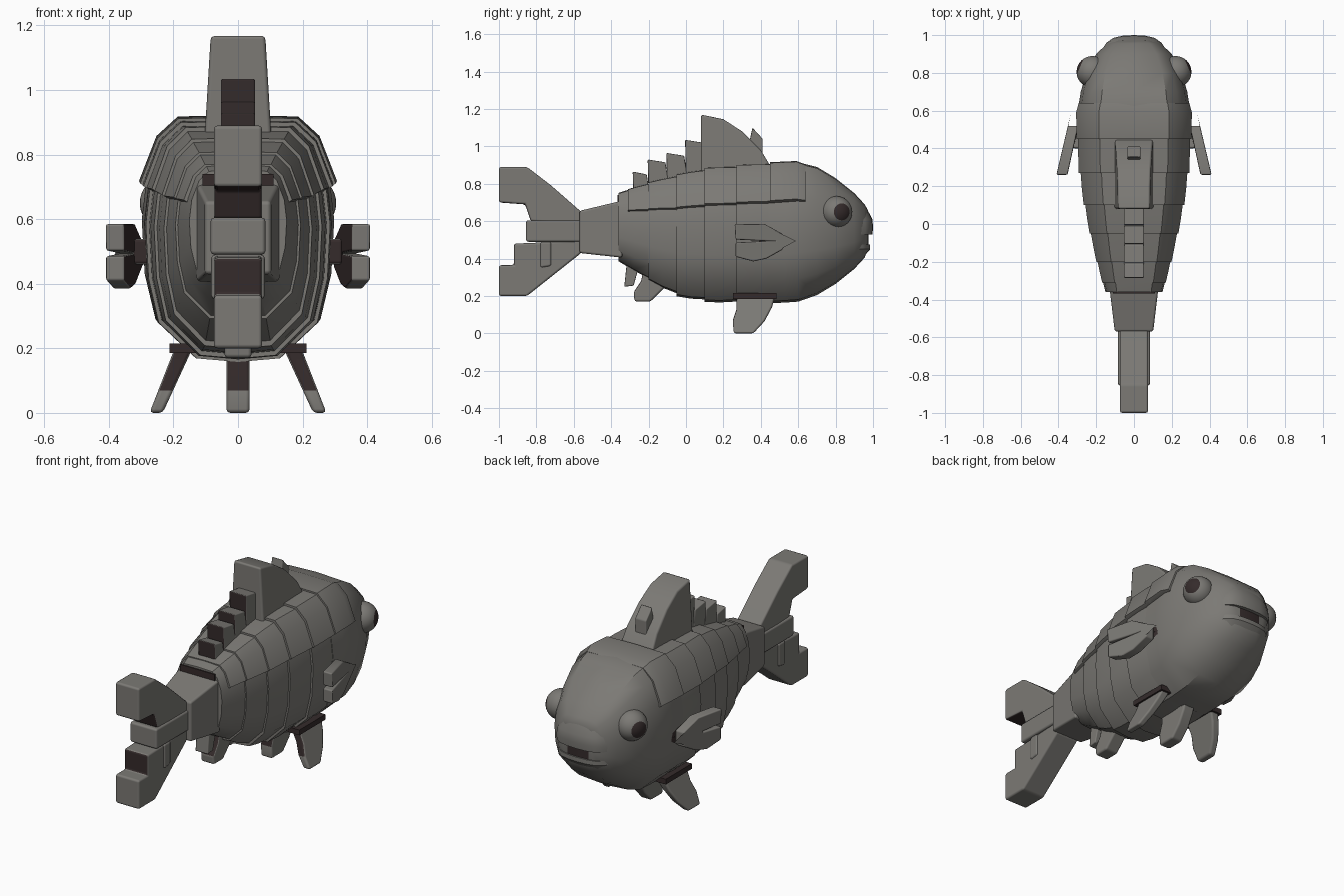
import bpy, bmesh, math
from mathutils import Vector

if "Cube" in bpy.data.objects:
    bpy.data.objects.remove(bpy.data.objects["Cube"])


def material(name, rgb):
    m = bpy.data.materials.new(name)
    m.diffuse_color = (*rgb, 1)
    m.use_nodes = True
    m.node_tree.nodes["Principled BSDF"].inputs["Base Color"].default_value = m.diffuse_color
    return m


GREY = material("stone grey", (0.2, 0.193, 0.178))
DARK = material("dark brown", (0.035, 0.024, 0.024))


def finish(name, bm, dark=None, bevel=0.0, mirror=False):
    """Turn a bmesh into an object; dark(centre, normal) picks dark faces."""
    bmesh.ops.recalc_face_normals(bm, faces=bm.faces)
    for f in bm.faces:
        f.smooth = True
        if dark and dark(f.calc_center_median(), f.normal):
            f.material_index = 1
    me = bpy.data.meshes.new(name)
    bm.to_mesh(me)
    bm.free()
    me.materials.append(GREY)
    me.materials.append(DARK)
    ob = bpy.data.objects.new(name, me)
    bpy.context.collection.objects.link(ob)
    if mirror:
        ob.modifiers.new("mirror", "MIRROR")
    if bevel:
        b = ob.modifiers.new("bevel", "BEVEL")
        b.width, b.segments, b.harden_normals = bevel, 2, True
    return ob


def loft(name, rings, **kw):
    """Skin a list of equal-length closed point rings and cap both ends."""
    bm = bmesh.new()
    vs = [[bm.verts.new(p) for p in r] for r in rings]
    n = len(vs[0])
    for a, b in zip(vs, vs[1:]):
        for i in range(n):
            j = (i + 1) % n
            bm.faces.new((a[i], a[j], b[j], b[i]))
    bm.faces.new(vs[0])
    bm.faces.new(vs[-1])
    return finish(name, bm, **kw)


def prism(name, profile, span, bevel=0.012, **kw):
    """Extrude a side (y, z) profile across x; span(y, z) gives both x values."""
    if not callable(span):
        half = span
        span = lambda y, z: (-half, half)
    rings = [[(span(y, z)[k], y, z) for y, z in profile] for k in (0, 1)]
    return loft(name, rings, bevel=bevel, **kw)


all_dark = lambda c, n: True

# Body outline: y, half width, bottom z, top z
OUTLINE = [(-0.37, 0.145, 0.395, 0.745), (-0.2, 0.19, 0.29, 0.80), (-0.05, 0.225, 0.205, 0.84),
           (0.1, 0.255, 0.175, 0.875), (0.27, 0.28, 0.165, 0.89), (0.46, 0.292, 0.16, 0.905),
           (0.6, 0.298, 0.17, 0.915), (0.7, 0.282, 0.205, 0.89), (0.8, 0.252, 0.265, 0.83),
           (0.9, 0.2, 0.345, 0.75), (0.955, 0.142, 0.405, 0.69), (0.972, 0.1, 0.45, 0.66)]
# Half cross-section in unit coordinates: full body, and the upper back plate
SECTION = [(0, 1), (0.6, 0.98), (0.8, 0.82), (0.95, 0.5), (1, 0.15),
           (0.97, -0.3), (0.86, -0.67), (0.45, -0.97), (0, -1)]
PLATE = [(0, 1.01), (0.62, 1.0), (0.84, 0.84), (1.02, 0.47), (0.93, 0.43), (0, 0.43)]


def outline(y):
    for a, b in zip(OUTLINE, OUTLINE[1:]):
        if y <= b[0]:
            t = (y - a[0]) / (b[0] - a[0])
            return [p + (q - p) * t for p, q in zip(a, b)]
    return OUTLINE[-1]


def ring(y, section, scale=1.0):
    _, w, lo, hi = outline(y)
    zc, h = (lo + hi) / 2, (hi - lo) / 2
    pts = [(x * w * scale, y, zc + z * h * scale) for x, z in section]
    return pts + [(-x, yy, z) for x, yy, z in pts[-2:0:-1]]


# Head
loft("head", [ring(y, SECTION) for y in (0.44, 0.53, 0.6, 0.7, 0.8, 0.9, 0.955, 0.972)])

# Overlapping body bands and back plates, each flaring toward the tail
BANDS = [0.47, 0.27, 0.1, -0.05, -0.2, -0.36]
for i, (front, back) in enumerate(zip(BANDS, BANDS[1:])):
    mid = (front + back) / 2
    loft(f"body_band_{i}", [ring(front + 0.02, SECTION, 0.98), ring(mid, SECTION, 1.012),
                            ring(back, SECTION, 1.02)])
    end = max(back, -0.31)
    loft(f"back_plate_{i}", [ring(front + 0.02, PLATE, 0.99), ring((front + end) / 2, PLATE, 1.012),
                             ring(end, PLATE, 1.025)])
loft("neck_plate", [ring(0.64, PLATE, 0.985), ring(0.59, PLATE, 1.01), ring(0.45, PLATE, 1.02)])

# Tail stem, with a dark gap above it where the body ends
prism("tail_stem", [(-0.57, 0.43), (-0.57, 0.655), (-0.34, 0.71), (-0.34, 0.405)],
      lambda y, z: (-(0.17 + 0.12 * y), 0.17 + 0.12 * y))
prism("body_end_gap", [(-0.367, 0.66), (-0.367, 0.74), (-0.36, 0.74), (-0.36, 0.66)],
      0.11, bevel=0, dark=all_dark)

# Tail fin: two lobes and a middle block, with dark inner notches
notch = lambda c, n: c.y > -0.98 and (n.y < -0.6 or (n.z < -0.6 and c.z > 0.62 and c.y < -0.85))
prism("tail_upper_lobe", [(-0.56, 0.65), (-0.72, 0.79), (-0.85, 0.89), (-1, 0.89), (-1, 0.7),
                          (-0.86, 0.69), (-0.83, 0.6), (-0.56, 0.58)], 0.075, dark=notch)
prism("tail_middle", [(-0.55, 0.49), (-0.55, 0.605), (-0.855, 0.605), (-0.855, 0.49)], 0.085)
prism("tail_lower_lobe", [(-0.56, 0.5), (-0.8, 0.485), (-0.92, 0.48), (-0.92, 0.365), (-1, 0.365),
                          (-1, 0.2), (-0.85, 0.2), (-0.56, 0.43)], 0.075, dark=notch)
prism("tail_lower_rib", [(-0.72, 0.49), (-0.78, 0.49), (-0.78, 0.35), (-0.72, 0.36)], 0.083)

# Dorsal fin and its stepped spines
taper = lambda y, z: (-0.1 + (z - 0.91) * 0.06, 0.1 - (z - 0.91) * 0.06)
prism("dorsal_fin", [(0.08, 0.84), (0.08, 1.17), (0.2, 1.145), (0.3, 1.08), (0.4, 0.98), (0.46, 0.88)], taper)
prism("dorsal_spike", [(0.33, 0.98), (0.355, 1.1), (0.41, 1.04), (0.41, 0.92)], 0.035, bevel=0.006)
for i, (y0, y1, top) in enumerate([(0.0, 0.1, 1.035), (-0.1, 0.0, 0.965), (-0.2, -0.1, 0.93), (-0.28, -0.2, 0.865)]):
    prism(f"dorsal_spine_{i}", [(y0, top - 0.2), (y0 - 0.005, top), (y1 - 0.01, top - 0.015), (y1 + 0.02, top - 0.2)],
          0.053, bevel=0.006, dark=lambda c, n: n.y < -0.6)

# Pectoral fins: swept outward, two lobes split by a narrow notch, dark inside
sweep = lambda y, z: (0.295 + (0.52 - y) * 0.22, 0.35 + (0.52 - y) * 0.235)
prism("pectoral_fin", [(0.26, 0.585), (0.42, 0.585), (0.52, 0.53), (0.52, 0.45), (0.43, 0.40), (0.36, 0.385),
                       (0.265, 0.41), (0.265, 0.486), (0.43, 0.494), (0.265, 0.502)],
      sweep, bevel=0.01, mirror=True, dark=lambda c, n: n.x < -0.5)
prism("pectoral_root", [(0.4, 0.46), (0.4, 0.54), (0.51, 0.53), (0.51, 0.46)],
      lambda y, z: (0.26, 0.325), mirror=True, dark=lambda c, n: n.y < -0.5)

# Pelvic fins splay outward from dark sockets, with one straight fin between them
PELVIC = [(0.27, 0.21), (0.27, 0.13), (0.25, 0.07), (0.255, 0.0), (0.36, 0.0), (0.42, 0.065),
          (0.46, 0.14), (0.48, 0.21)]
upper_back = lambda c, n: n.y < -0.5 and c.z > 0.08
prism("pelvic_fin", PELVIC, lambda y, z: (0.233 - z * 0.46, 0.274 - z * 0.39),
      mirror=True, dark=upper_back)
prism("pelvic_socket", [(0.25, 0.185), (0.25, 0.215), (0.485, 0.215), (0.485, 0.185)],
      lambda y, z: (0.125, 0.212), bevel=0, mirror=True, dark=all_dark)
prism("belly_fin", PELVIC, 0.036, dark=upper_back)

# Anal fin with a small spine behind
prism("anal_fin", [(-0.22, 0.38), (-0.24, 0.28), (-0.28, 0.22), (-0.275, 0.17), (-0.19, 0.17),
                   (-0.1, 0.26), (-0.08, 0.34)], 0.042, dark=lambda c, n: n.y < -0.5 and c.z > 0.23)
prism("anal_spine", [(-0.31, 0.44), (-0.33, 0.25), (-0.28, 0.255), (-0.24, 0.4)], 0.04, bevel=0.006)

# Eyes with dark pupils facing outward and forward (sphere pole turned to the gaze)
eye = Vector((0.22, 0.805, 0.65))
gaze = Vector((0.9, 0.38, 0.0)).normalized()
bm = bmesh.new()
bmesh.ops.create_uvsphere(bm, u_segments=32, v_segments=22, radius=0.084)
bmesh.ops.rotate(bm, verts=bm.verts, matrix=gaze.to_track_quat("Z", "Y").to_matrix())
bmesh.ops.translate(bm, verts=bm.verts, vec=eye)
finish("eye", bm, mirror=True, dark=lambda c, n: (c - eye).normalized().dot(gaze) > math.cos(math.radians(34)))

# Mouth: curved slabs following the snout, a dark opening between two lips
SNOUT = [(0, 0.985), (0.06, 0.982), (0.11, 0.97), (0.145, 0.945), (0.175, 0.9), (0.12, 0.82), (0, 0.82)]


def snout_ring(z, shift, width=1.0):
    pts = [(x * width, y + shift, z) for x, y in SNOUT]
    return pts + [(-x, y, zz) for x, y, zz in pts[-2:0:-1]]


loft("upper_lip", [snout_ring(0.53, 0.012), snout_ring(0.565, 0.015), snout_ring(0.61, 0.012, 0.95),
                   snout_ring(0.68, -0.025, 0.85)])
loft("mouth_opening", [snout_ring(0.465, -0.008, 0.97), snout_ring(0.54, -0.008, 0.97)], dark=all_dark)
loft("lower_lip", [snout_ring(0.41, -0.035, 0.9), snout_ring(0.45, 0, 0.98), snout_ring(0.475, 0, 0.98)])

# Smooth shading with sharp edges kept
bpy.ops.object.select_all(action="SELECT")
bpy.context.view_layer.objects.active = bpy.context.selected_objects[0]
bpy.ops.object.shade_smooth_by_angle(angle=math.radians(35))
